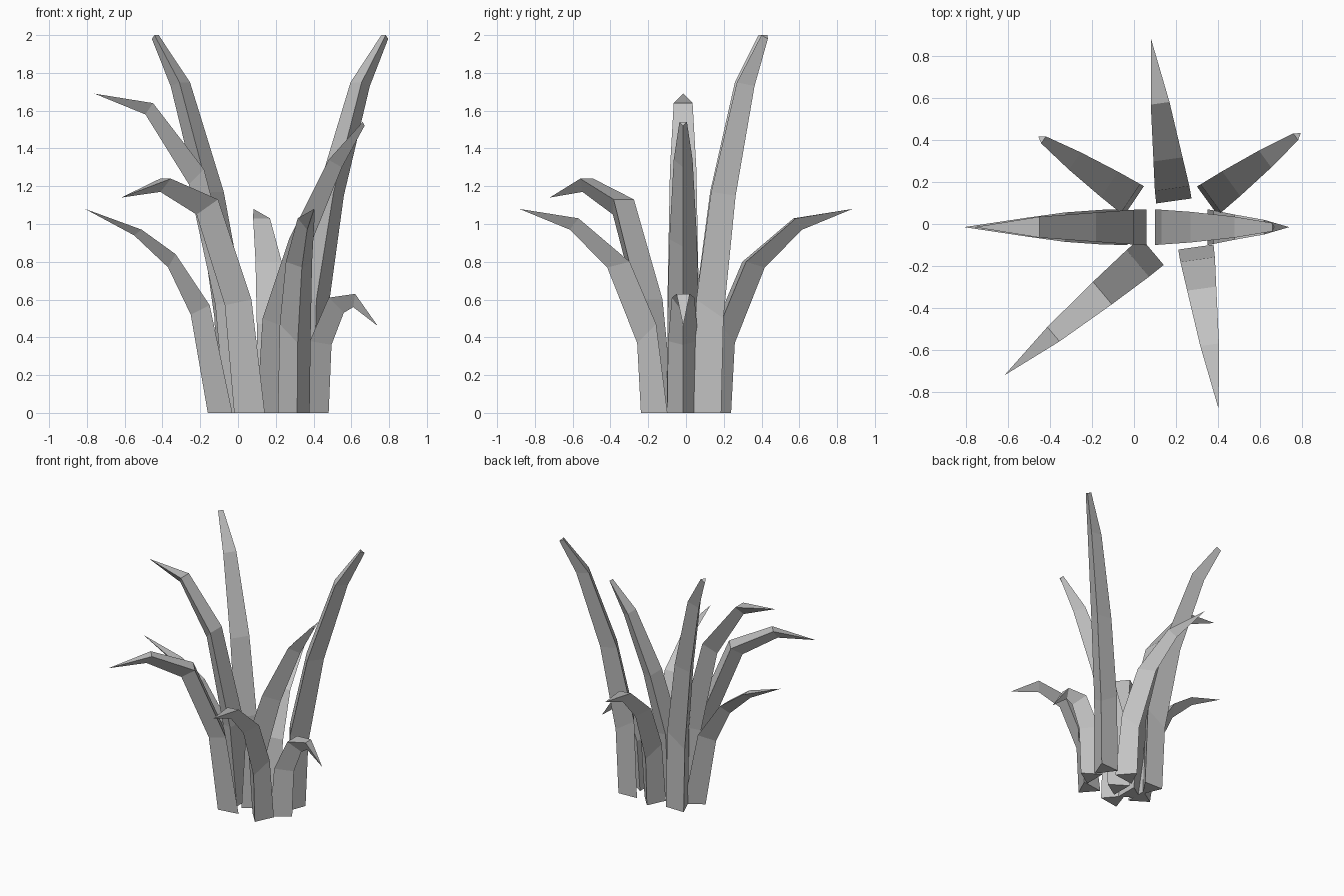
import bpy
import bmesh
from math import radians, cos, sin

cube = bpy.data.objects.get("Cube")
if cube:
    bpy.data.objects.remove(cube)

# Single flat colour
grey = bpy.data.materials.new("leaf_grey")
grey.use_nodes = True
colour = (0.55, 0.55, 0.55, 1)
grey.diffuse_color = colour
grey.node_tree.nodes["Principled BSDF"].inputs["Base Color"].default_value = colour


def blade(name, base, angle, inner, keel, widths):
    """Triangular blade: flat inner face with a keel on the outside.
    inner and keel are (outward distance, height); widths are half widths."""
    out = (cos(radians(angle)), sin(radians(angle)))
    bm = bmesh.new()

    def point(s, side, z):
        return bm.verts.new((base[0] + out[0] * s - out[1] * side,
                             base[1] + out[1] * s + out[0] * side, z))

    rings = []
    for (s, z), (ks, kz), w in zip(inner, keel, widths):
        rings.append([point(s, w, z), point(s, -w, z), point(ks, 0, kz)])
    for a, b in zip(rings, rings[1:]):
        for i in range(3):
            j = (i + 1) % 3
            bm.faces.new((a[i], a[j], b[j], b[i]))
    bm.faces.new(rings[0])
    # Pointed or blunt tip
    if len(inner) > len(rings):
        tip = point(*[inner[-1][0], 0, inner[-1][1]])
        for i in range(3):
            bm.faces.new((rings[-1][i], rings[-1][(i + 1) % 3], tip))
    else:
        bm.faces.new(rings[-1])
    bmesh.ops.recalc_face_normals(bm, faces=bm.faces)
    mesh = bpy.data.meshes.new(name)
    bm.to_mesh(mesh)
    bm.free()
    mesh.materials.append(grey)
    obj = bpy.data.objects.new(name, mesh)
    bpy.context.collection.objects.link(obj)


# Shared taper of pointed and blunt blades
pointed = (.085, .083, .07, .045)
blunt = (.085, .083, .073, .05, .02)

# Front and back blades share one arching shape
arch_in = ((0, 0), (.06, .47), (.2, .8), (.47, 1.03), (.78, 1.08))
arch_keel = ((.13, 0), (.15, .37), (.31, .77), (.51, .97))
blade("back_blade", (.19, .11), 98, arch_in, arch_keel, pointed)
blade("front_blade", (.295, -.11), 278, arch_in, arch_keel, pointed)

# Two tall blunt blades at the back
tall_in = ((0, 0), (.02, .6), (.14, 1.17), (.34, 1.75), (.52, 2))
tall_keel = ((.13, 0), (.15, .5), (.26, 1.15), (.43, 1.73), (.55, 1.98))
blade("back_left_tall_blade", (.35, .11), 36, tall_in, tall_keel, blunt)
blade("back_right_tall_blade", (0, .11), 146, tall_in, tall_keel, blunt)

# Hooked blade at the front right
blade("front_right_blade", (.087, -.13), 220,
      ((0, 0), (.09, .6), (.31, 1.13), (.615, 1.24), (.92, 1.14)),
      ((.14, 0), (.205, .57), (.4, 1.05), (.65, 1.17)), pointed)

# Low and high blades on the right
blade("right_low_blade", (-.03, -.015), 180,
      ((0, 0), (.12, .57), (.3, .84), (.48, .97), (.78, 1.08)),
      ((.13, 0), (.22, .52), (.34, .77), (.52, .94)), pointed)
blade("right_high_blade", (.06, -.015), 180,
      ((0, 0), (.06, .6), (.24, 1.29), (.51, 1.64), (.82, 1.69)),
      ((.13, 0), (.18, .57), (.32, 1.21), (.55, 1.58)), (.085, .083, .07, .05))

# Blunt and drooping blades on the left
blade("left_high_blade", (.1, -.015), 0,
      ((0, 0), (.03, .5), (.17, .92), (.38, 1.34), (.56, 1.54)),
      ((.13, 0), (.16, .45), (.28, .88), (.45, 1.3), (.57, 1.52)), blunt)
blade("left_drooping_blade", (.35, -.015), 0,
      ((0, 0), (.03, .38), (.13, .61), (.27, .63), (.39, .46)),
      ((.13, 0), (.145, .36), (.21, .53), (.26, .56)), (.085, .08, .06, .035))
